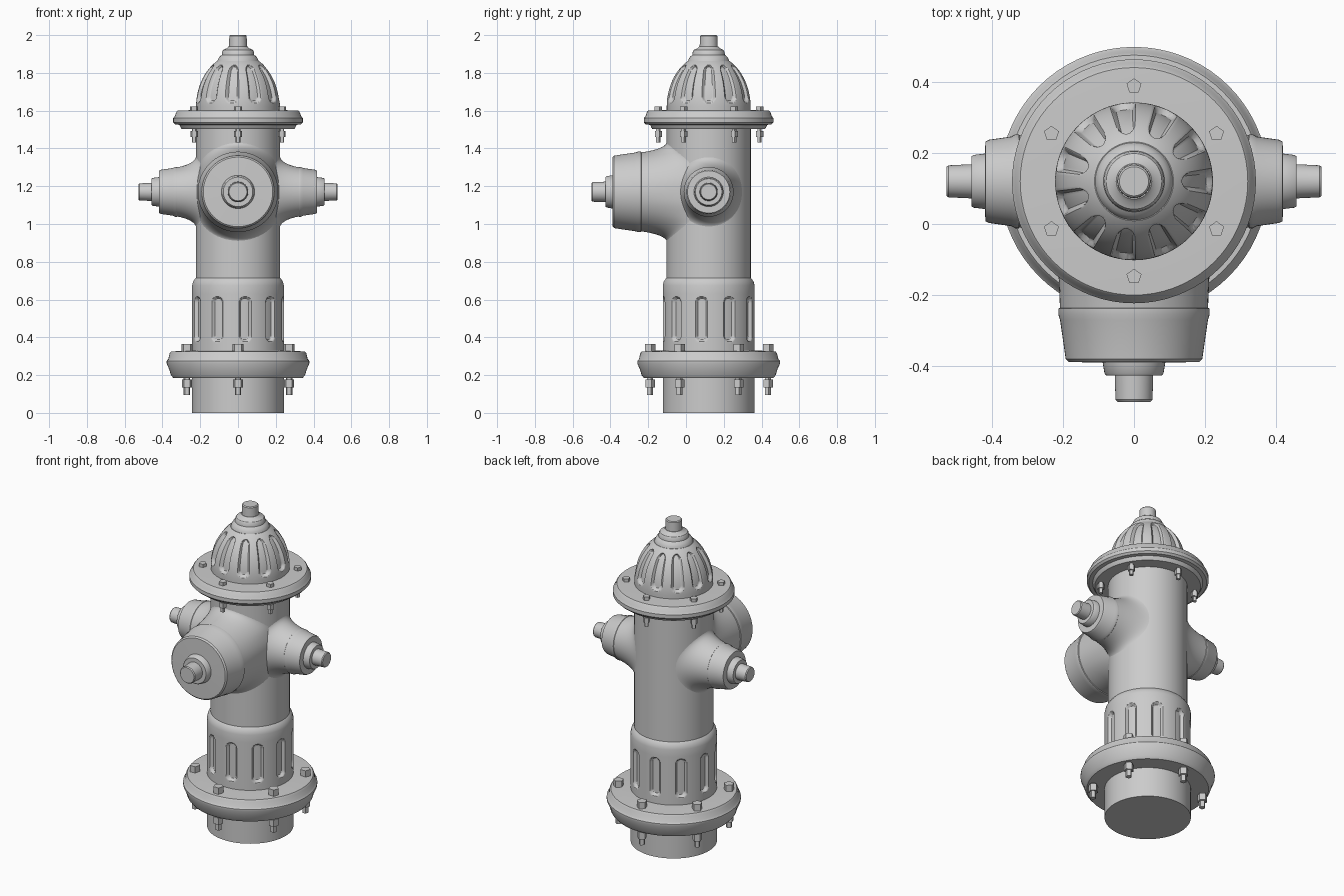
import bpy, math
from mathutils import Matrix, Vector

if "Cube" in bpy.data.objects:
    bpy.data.objects.remove(bpy.data.objects["Cube"])

CY = 0.12            # y of the main axis
AXIS_Z = 1.17        # height of the outlets
R = 0.223            # barrel radius


def finish(name, rings, angle=35):
    """Skin a stack of equal rings, cap both ends, shade smooth with sharp edges."""
    n = len(rings[0])
    verts = [v for ring in rings for v in ring]
    faces = [(i * n + j, i * n + (j + 1) % n, (i + 1) * n + (j + 1) % n, (i + 1) * n + j)
             for i in range(len(rings) - 1) for j in range(n)]
    faces.append(tuple(reversed(range(n))))
    faces.append(tuple(range(len(verts) - n, len(verts))))
    me = bpy.data.meshes.new(name)
    me.from_pydata([tuple(v) for v in verts], [], faces)
    me.update()
    ob = bpy.data.objects.new(name, me)
    bpy.context.collection.objects.link(ob)
    bpy.ops.object.select_all(action='DESELECT')
    ob.select_set(True)
    bpy.context.view_layer.objects.active = ob
    bpy.ops.object.shade_smooth_by_angle(angle=math.radians(angle))
    return ob


def lathe(name, profile, frame, segs=64, carve=None, phase=0.0, angle=35):
    """Revolve (radius, height) points round the local z of frame."""
    rings = []
    for r, z in profile:
        ring = []
        for j in range(segs):
            a = phase + 2 * math.pi * j / segs
            rr = r - (carve(a, z) if carve else 0)
            ring.append(frame @ Vector((rr * math.cos(a), rr * math.sin(a), z)))
        rings.append(ring)
    return finish(name, rings, angle)


def flutes(count, offset, z0, z1, hw, rad, depth, edge=0.012):
    """Depth function for evenly spaced round-ended grooves."""
    pitch = 2 * math.pi / count

    def carve(a, z):
        da = (a - offset + pitch / 2) % pitch - pitch / 2
        dz = max(0, z0 + hw - z, z - (z1 - hw))
        t = min(1, max(0, (hw - math.hypot(da * rad, dz)) / edge))
        return depth * t * t * (3 - 2 * t)
    return carve


UP = Matrix.Translation((0, CY, 0))

# Barrel with fluted lower sleeve
barrel = [(0.243, 0.0), (0.243, 0.2), (0.243, 0.36)]
barrel += [(0.243, 0.365 + 0.006 * i) for i in range(45)]
barrel += [(0.243, 0.675), (0.238, 0.695), (0.228, 0.71), (R, 0.715), (R, 0.9), (R, 1.2), (R, 1.53)]
lathe("barrel", barrel, UP, 300,
      flutes(10, math.radians(-9), 0.375, 0.617, 0.034, 0.243, 0.018))

# Base flange and bonnet flange
lathe("base_flange", [(0.235, 0.185), (0.343, 0.185), (0.355, 0.2), (0.364, 0.23), (0.378, 0.262),
                      (0.378, 0.275), (0.369, 0.285), (0.362, 0.315), (0.355, 0.325),
                      (0.3, 0.328), (0.235, 0.332)], UP, 72)
lathe("bonnet_flange", [(0.215, 1.503), (0.298, 1.503), (0.304, 1.512), (0.31, 1.525), (0.332, 1.527),
                        (0.343, 1.538), (0.343, 1.56), (0.334, 1.572), (0.326, 1.594),
                        (0.32, 1.6), (0.215, 1.604)], UP, 72)

# Fluted dome bonnet with collar and operating nut
dome = [(0.222, 1.59), (0.222, 1.61)]
for i in range(46):
    t = math.radians(60) * i / 45
    dome.append((0.222 * math.cos(t), 1.62 + 0.28 * math.sin(t)))
lathe("bonnet_dome", dome, UP, 300,
      flutes(11, 0, 1.64, 1.843, 0.034, 0.2, 0.018))
lathe("bonnet_collar", [(0.111, 1.855), (0.106, 1.872), (0.098, 1.886), (0.086, 1.895), (0.084, 1.912),
                        (0.078, 1.922), (0.06, 1.93), (0.05, 1.94)], UP, 48)
lathe("operating_nut", [(0.048, 1.92), (0.046, 1.995), (0.041, 2.0)], UP, 32)


# Outlets: local z points outwards, local y points up
def outlet_frame(out):
    out = Vector(out)
    up = Vector((0, 0, 1))
    lat = up.cross(out)
    m = Matrix((lat, up, out)).transposed().to_4x4()
    return Matrix.Translation((0, CY, AXIS_Z)) @ m


def neck(name, frame, r0, d0, rc, r1, segs=72, steps=12):
    """Neck that flares smoothly onto the barrel."""
    def on_barrel(r, a):
        x = max(-R, min(R, r * math.cos(a)))
        return Vector((x, r * math.sin(a), math.sqrt(R * R - x * x) - 0.002))
    rings = []
    for i in range(steps + 1):
        t = 1 - i / steps
        ring = []
        for j in range(segs):
            a = 2 * math.pi * j / segs
            p0 = Vector((r0 * math.cos(a), r0 * math.sin(a), d0))
            p = p0 * (1 - t) ** 2 + on_barrel(rc, a) * 2 * t * (1 - t) + on_barrel(r1, a) * t * t
            ring.append(frame @ p)
        rings.append(ring)
    # close the hidden end inside the barrel
    rings.insert(0, [frame @ Vector((0.05 * math.cos(2 * math.pi * j / segs),
                                     0.05 * math.sin(2 * math.pi * j / segs), 0.0))
                     for j in range(segs)])
    finish(name, rings, 45)


side_cap = [(0.125, 0.318), (0.132, 0.324), (0.132, 0.334), (0.126, 0.345), (0.117, 0.408), (0.112, 0.418),
            (0.078, 0.419), (0.074, 0.452), (0.07, 0.457), (0.048, 0.457), (0.045, 0.522), (0.041, 0.527)]
for label, sx in (("right", 1), ("left", -1)):
    f = outlet_frame((sx, 0, 0))
    neck(label + "_outlet_neck", f, 0.13, 0.322, 0.15, 0.195)
    lathe(label + "_outlet_cap", side_cap, f, 48)

front = outlet_frame((0, -1, 0))
neck("front_outlet_neck", front, 0.208, 0.362, 0.228, 0.268)
lathe("front_outlet_cap", [(0.2, 0.352), (0.213, 0.358), (0.213, 0.374), (0.208, 0.39), (0.192, 0.5),
                           (0.184, 0.508), (0.088, 0.51), (0.083, 0.54), (0.078, 0.546),
                           (0.054, 0.546), (0.052, 0.614), (0.047, 0.62)], front, 64)


# Five-sided bolts round each flange
def bolt_circle(name, radius, profile):
    mesh = None
    for k in range(6):
        a = math.radians(30 + 60 * k)
        loc = (radius * math.cos(a), CY + radius * math.sin(a), 0)
        if mesh is None:
            ob = lathe(name, profile, Matrix.Identity(4), 5, None, math.pi / 2, 20)
            mesh = ob.data
        else:
            ob = bpy.data.objects.new(name, mesh)
            bpy.context.collection.objects.link(ob)
        ob.location = loc


bolt_circle("base_bolt", 0.312, [(0.018, 0.095), (0.018, 0.135), (0.028, 0.135), (0.028, 0.178),
                                 (0.018, 0.178), (0.018, 0.322), (0.03, 0.322), (0.03, 0.366)])
bolt_circle("bonnet_bolt", 0.268, [(0.013, 1.432), (0.013, 1.46), (0.021, 1.46), (0.021, 1.492),
                                   (0.013, 1.492), (0.013, 1.597), (0.022, 1.597), (0.022, 1.622)])
